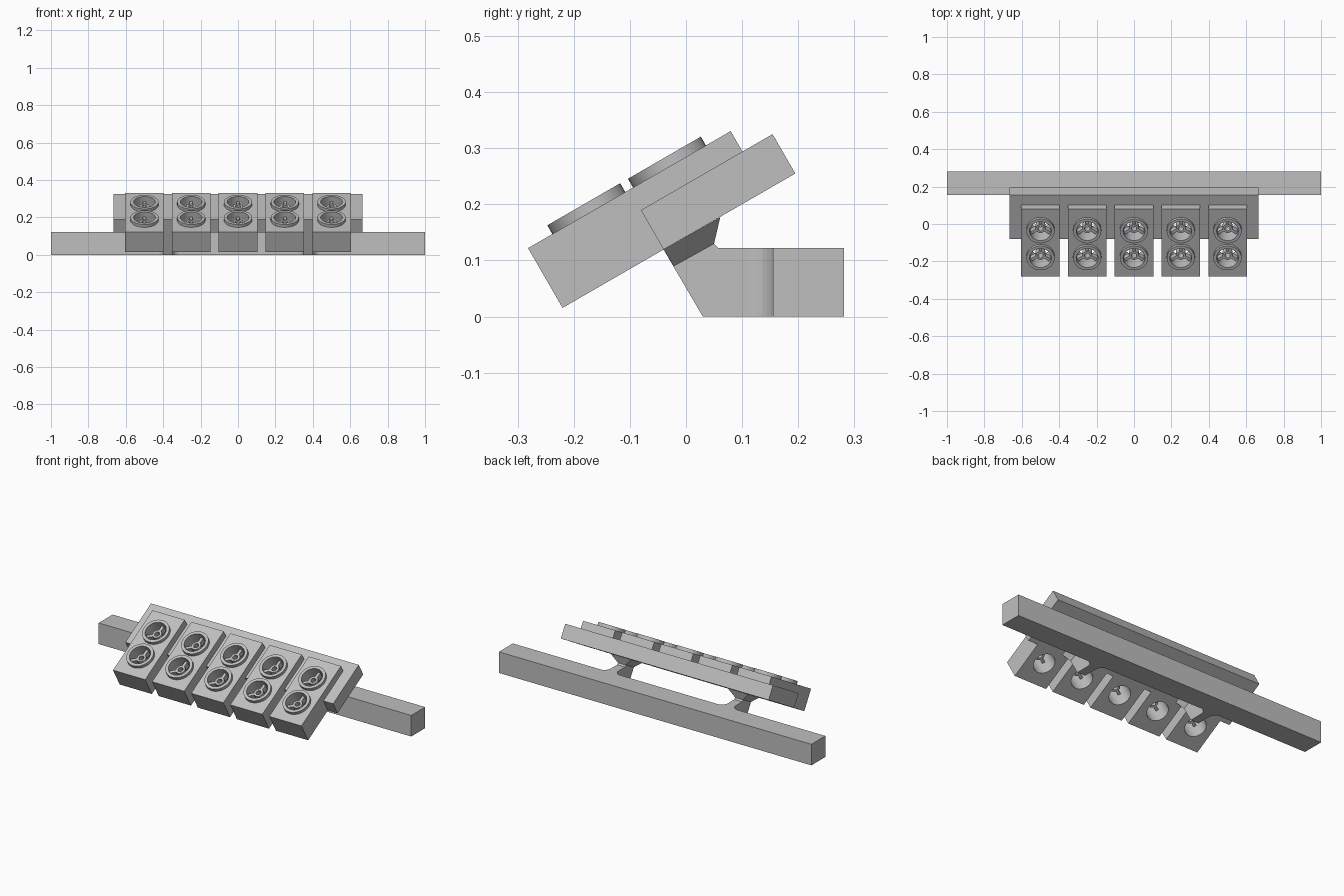
import bpy, bmesh, math
from mathutils import Matrix, Vector

if "Cube" in bpy.data.objects:
    bpy.data.objects.remove(bpy.data.objects["Cube"])

grey = bpy.data.materials.new("plain grey")
grey.diffuse_color = (0.52, 0.52, 0.52, 1)
grey.use_nodes = True
grey.node_tree.nodes["Principled BSDF"].inputs["Base Color"].default_value = grey.diffuse_color

# Tilted frame: x across, y up the slope, z out of the face
TILT = Matrix.Translation((0, -0.22, 0.0155)) @ Matrix.Rotation(math.radians(30), 4, 'X')
MODULE_X = [-0.5, -0.25, 0, 0.25, 0.5]
LAMP_Y = [0.125, 0.291]
BORE = 0.058


def finish(bm, name, matrix=Matrix()):
    bmesh.ops.recalc_face_normals(bm, faces=bm.faces)
    me = bpy.data.meshes.new(name)
    bm.to_mesh(me)
    bm.free()
    me.materials.append(grey)
    ob = bpy.data.objects.new(name, me)
    bpy.context.collection.objects.link(ob)
    ob.matrix_world = matrix
    return ob


def add_box(bm, lo, hi, matrix=Matrix()):
    size = [b - a for a, b in zip(lo, hi)]
    mid = [(a + b) / 2 for a, b in zip(lo, hi)]
    m = matrix @ Matrix.Translation(mid) @ Matrix.Diagonal((*size, 1))
    bmesh.ops.create_cube(bm, size=1, matrix=m)


def add_tube(bm, x, y, z0, z1, r_out, r_in, n=32):
    loops = []
    for r, z in ((r_out, z0), (r_out, z1), (r_in, z1), (r_in, z0)):
        loops.append([bm.verts.new((x + r * math.cos(2 * math.pi * i / n),
                                    y + r * math.sin(2 * math.pi * i / n), z)) for i in range(n)])
    for k in range(4):
        a, b = loops[k], loops[(k + 1) % 4]
        for i in range(n):
            j = (i + 1) % n
            bm.faces.new((a[i], a[j], b[j], b[i]))


def add_loft(bm, first, second):
    a = [bm.verts.new(p) for p in first]
    b = [bm.verts.new(p) for p in second]
    bm.faces.new(a)
    bm.faces.new(b)
    for i in range(len(a)):
        j = (i + 1) % len(a)
        bm.faces.new((a[i], a[j], b[j], b[i]))


def smooth(ob):
    bpy.ops.object.select_all(action='DESELECT')
    ob.select_set(True)
    bpy.context.view_layer.objects.active = ob
    bpy.ops.object.shade_smooth_by_angle(angle=math.radians(30))


# Bore cutter shared by the plate and the modules
bm = bmesh.new()
for x in MODULE_X:
    for y in LAMP_Y:
        bmesh.ops.create_cone(bm, cap_ends=True, segments=32, radius1=BORE, radius2=BORE, depth=0.4,
                              matrix=Matrix.Translation((x, y, 0.05)))
cutter = finish(bm, "bore_cutter", TILT)
cutter.hide_render = True
cutter.hide_viewport = True
cutter.display_type = 'WIRE'


def drill(ob):
    mod = ob.modifiers.new("bores", 'BOOLEAN')
    mod.operation = 'DIFFERENCE'
    mod.solver = 'EXACT'
    mod.object = cutter


# Long base bar
bm = bmesh.new()
add_box(bm, (-1, 0.155, 0), (1, 0.282, 0.122))
finish(bm, "base_bar")

# Tilted carrier plate
bm = bmesh.new()
add_box(bm, (-0.665, 0.208, 0), (0.665, 0.479, 0.081))
drill(finish(bm, "carrier_plate", TILT))

# Lamp modules, raised rims and spoked inserts
for k, x in enumerate(MODULE_X):
    bm = bmesh.new()
    add_box(bm, (x - 0.103, 0, 0), (x + 0.103, 0.417, 0.123))
    module = finish(bm, f"module_{k + 1}", TILT)
    drill(module)
    smooth(module)
    bm = bmesh.new()
    for y in LAMP_Y:
        add_tube(bm, x, y, 0.122, 0.141, 0.075, BORE)
    smooth(finish(bm, f"rims_{k + 1}", TILT))
    bm = bmesh.new()
    for y in LAMP_Y:
        add_tube(bm, x, y, 0.07, 0.115, 0.026, 0.014, 20)
        for a in (90, 210, 330):
            m = Matrix.Translation((x, y, 0)) @ Matrix.Rotation(math.radians(a), 4, 'Z')
            add_box(bm, (0.022, -0.008, 0.075), (BORE + 0.002, 0.008, 0.11), m)
    smooth(finish(bm, f"spoked_inserts_{k + 1}", TILT))

# Two brackets joining bar and plate, flared at both ends
ARM = [(0.16, 0), (0.03, 0), (-0.04, 0.1195), (0.061, 0.177), (0.05, 0.13), (0.058, 0.122), (0.16, 0.122)]
for name, s in (("left_bracket", -1), ("right_bracket", 1)):
    cx = s * 0.375
    bm = bmesh.new()
    add_loft(bm, [(cx - 0.025, y, z) for y, z in ARM], [(cx + 0.025, y, z) for y, z in ARM])
    # curved flare into the bar
    half = [(0.07 - 0.045 * math.sin(t), 0.157 - 0.042 * (1 - math.cos(t)))
            for t in (math.pi / 2 * i / 6 for i in range(7))]
    outline = [(cx + w, y) for w, y in half] + [(cx - w, y) for w, y in reversed(half)]
    add_loft(bm, [(x, y, 0) for x, y in outline], [(x, y, 0.122) for x, y in outline])
    # chamfered flare under the plate
    low = [(-0.022, 0.09), (0.05, 0.13)]
    high = [(-0.04, 0.1195), (0.061, 0.177)]
    quad = lambda w, p: [(cx - w, *p[0]), (cx + w, *p[0]), (cx + w, *p[1]), (cx - w, *p[1])]
    add_loft(bm, quad(0.025, low), quad(0.065, high))
    finish(bm, name)
